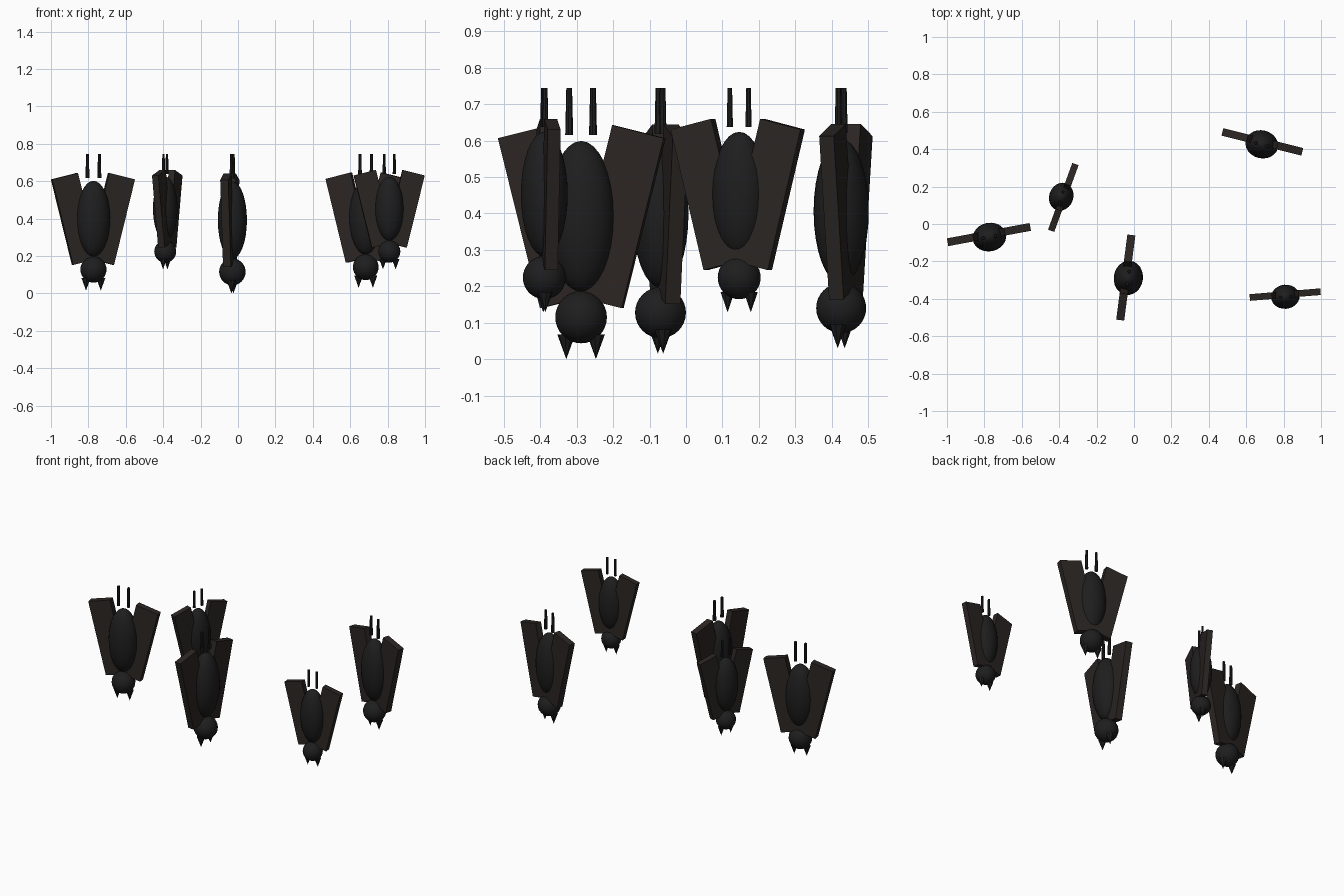
import bpy
from math import radians
from mathutils import Matrix, Vector

if "Cube" in bpy.data.objects:
    bpy.data.objects.remove(bpy.data.objects["Cube"])

TOP = 0.744  # height that every bat hangs from


def material(name, rgb):
    m = bpy.data.materials.new(name)
    m.diffuse_color = (*rgb, 1)
    m.use_nodes = True
    m.node_tree.nodes["Principled BSDF"].inputs["Base Color"].default_value = m.diffuse_color
    return m


fur = material("dark_fur", (0.013, 0.013, 0.013))
skin = material("wing_skin", (0.024, 0.019, 0.017))


def place(name, bat, local, mat, smooth=False):
    ob = bpy.context.object
    ob.name = name
    ob.matrix_world = bat @ local
    ob.data.materials.append(mat)
    if smooth:
        bpy.ops.object.shade_smooth_by_angle()


def ellipsoid(name, bat, z, radii):
    bpy.ops.mesh.primitive_uv_sphere_add(segments=24, ring_count=16, radius=1)
    ob = bpy.context.object
    ob.data.transform(Matrix.Diagonal((*radii, 1)))
    place(name, bat, Matrix.Translation((0, 0, z)), fur, True)


def cone(name, bat, x, z0, z1, r0, r1, sides):
    bpy.ops.mesh.primitive_cone_add(vertices=sides, radius1=r0, radius2=r1, depth=z1 - z0)
    place(name, bat, Matrix.Translation((x, 0, (z0 + z1) / 2)), fur)


def hanging_bat(n, x, y, angle, scale):
    # local origin is the hanging point, z runs down to the ears
    bat = (Matrix.Translation((x, y, TOP)) @ Matrix.Rotation(radians(angle), 4, 'Z')
           @ Matrix.Scale(scale, 4))
    ellipsoid(f"body_{n}", bat, 0.392 - TOP, (0.092, 0.078, 0.207))
    ellipsoid(f"head_{n}", bat, 0.115 - TOP, (0.0715, 0.0715, 0.0715))
    for side, s in (("left", -1), ("right", 1)):
        # folded wing slab, leaning outward at the top
        bpy.ops.mesh.primitive_cube_add(size=1)
        bpy.context.object.data.transform(Matrix.Diagonal((0.147, 0.043, 0.481, 1)))
        place(f"{side}_wing_{n}", bat,
              Matrix.Translation((s * 0.1, 0.014, 0.391 - TOP))
              @ Matrix.Rotation(s * radians(14), 4, 'Y'), skin)
        # ear pointing down
        cone(f"{side}_ear_{n}", bat, s * 0.041, -TOP, 0.068 - TOP, 0, 0.025, 8)
        # foot gripping above
        cone(f"{side}_foot_{n}", bat, s * 0.033, 0.615 - TOP, 0, 0.011, 0.008, 8)


bats = [(-0.773, -0.07, 10.5, 0.98),
        (-0.389, 0.146, 250, 0.827),
        (-0.03, -0.288, 82.5, 1.0),
        (0.683, 0.426, -14, 0.96),
        (0.809, -0.389, 4.7, 0.827)]
for i, b in enumerate(bats, 1):
    hanging_bat(i, *b)
